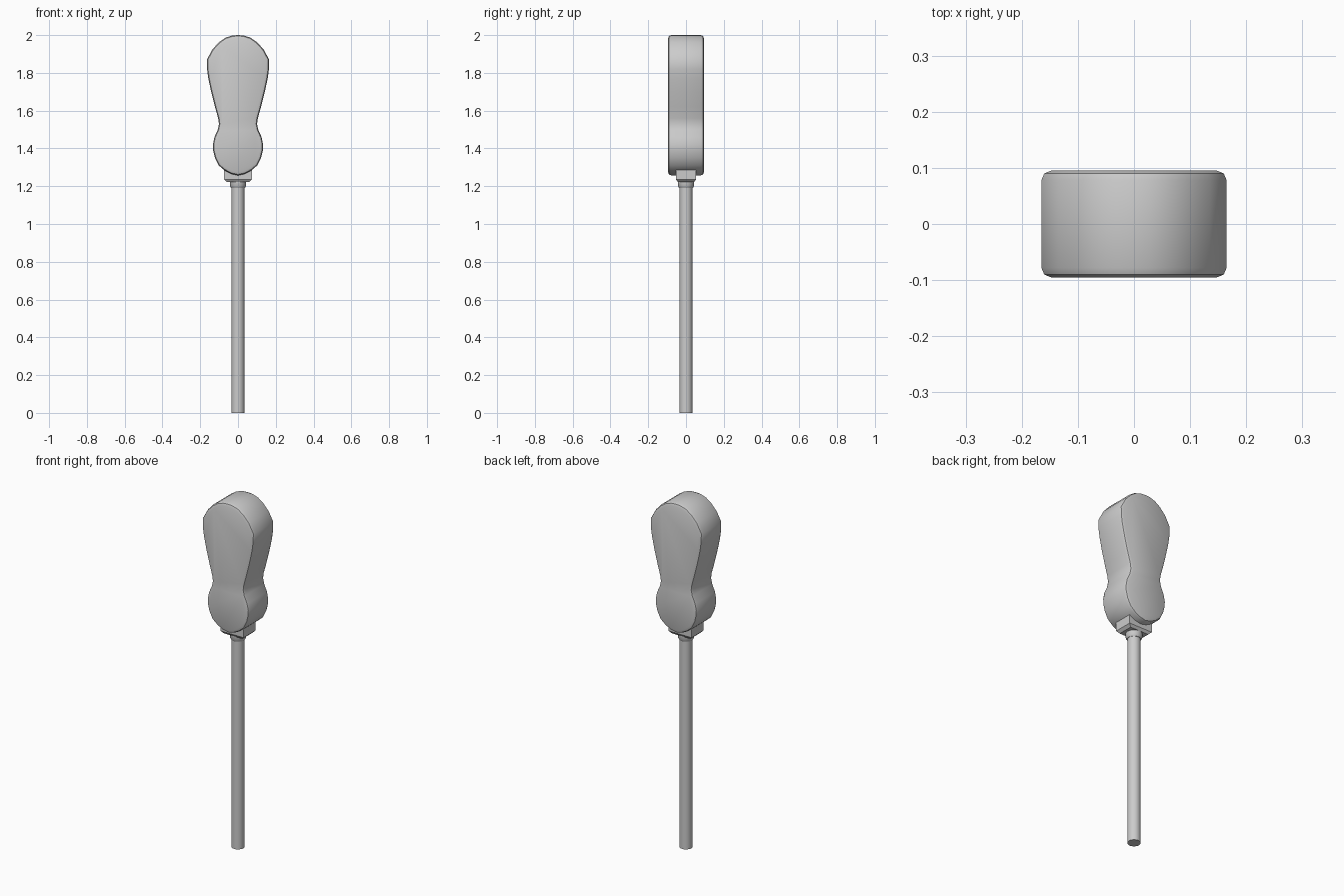
import bpy, bmesh, math

if "Cube" in bpy.data.objects:
    bpy.data.objects.remove(bpy.data.objects["Cube"])


def finish(name, bm, bevel=0.0, segments=2, limit=40):
    bmesh.ops.recalc_face_normals(bm, faces=bm.faces)
    mesh = bpy.data.meshes.new(name)
    bm.to_mesh(mesh)
    bm.free()
    ob = bpy.data.objects.new(name, mesh)
    bpy.context.collection.objects.link(ob)
    bpy.ops.object.select_all(action='DESELECT')
    bpy.context.view_layer.objects.active = ob
    ob.select_set(True)
    if bevel:
        mod = ob.modifiers.new("rounded_edges", 'BEVEL')
        mod.width = bevel
        mod.segments = segments
        mod.limit_method = 'ANGLE'
        mod.angle_limit = math.radians(60)
        bpy.ops.object.modifier_apply(modifier=mod.name)
    bpy.ops.object.shade_smooth_by_angle(angle=math.radians(limit))
    return ob


def lathe(name, profile, sides):
    # closed revolved solid from (radius, z) pairs
    bm = bmesh.new()
    rings = [[bm.verts.new((r * math.cos(2 * math.pi * i / sides),
                            r * math.sin(2 * math.pi * i / sides), z))
              for i in range(sides)] for r, z in profile]
    for a, b in zip(rings, rings[1:]):
        for i in range(sides):
            j = (i + 1) % sides
            bm.faces.new((a[i], a[j], b[j], b[i]))
    bm.faces.new(rings[0])
    bm.faces.new(rings[-1])
    return finish(name, bm)


# handle: mirrored half outline (x, z), extruded front to back
half = [(0.03, 1.998), (0.065, 1.987), (0.1, 1.963), (0.135, 1.925), (0.165, 1.87),
        (0.164, 1.82), (0.157, 1.77), (0.142, 1.70), (0.122, 1.62), (0.105, 1.56),
        (0.101, 1.53), (0.107, 1.50), (0.125, 1.46), (0.133, 1.42), (0.132, 1.39),
        (0.122, 1.35), (0.102, 1.31), (0.07, 1.283), (0.035, 1.265)]
outline = [(0, 2.0)] + half + [(0, 1.257)] + [(-x, z) for x, z in reversed(half)]
bm = bmesh.new()
front = bm.faces.new([bm.verts.new((x, -0.095, z)) for x, z in outline])
ext = bmesh.ops.extrude_face_region(bm, geom=[front], use_keep_orig=True)
for v in ext['geom']:
    if isinstance(v, bmesh.types.BMVert):
        v.co.y = 0.095
finish("handle", bm, bevel=0.017)

# rectangular collar under the handle, chamfered at its lower end
bm = bmesh.new()
rings = [[bm.verts.new((sx * w, sy * d, z))
          for sx, sy in ((-1, -1), (1, -1), (1, 1), (-1, 1))]
         for w, d, z in ((0.058, 0.043, 1.222), (0.073, 0.053, 1.236), (0.073, 0.053, 1.30))]
for a, b in zip(rings, rings[1:]):
    for i in range(4):
        j = (i + 1) % 4
        bm.faces.new((a[i], a[j], b[j], b[i]))
bm.faces.new(rings[0])
bm.faces.new(rings[-1])
finish("collar", bm, limit=25)

# stepped ferrule and round shaft
lathe("ferrule", [(0.036, 1.19), (0.042, 1.2), (0.043, 1.225), (0.043, 1.25)], 24)
lathe("shaft", [(0.034, 0.0), (0.034, 1.23)], 24)
